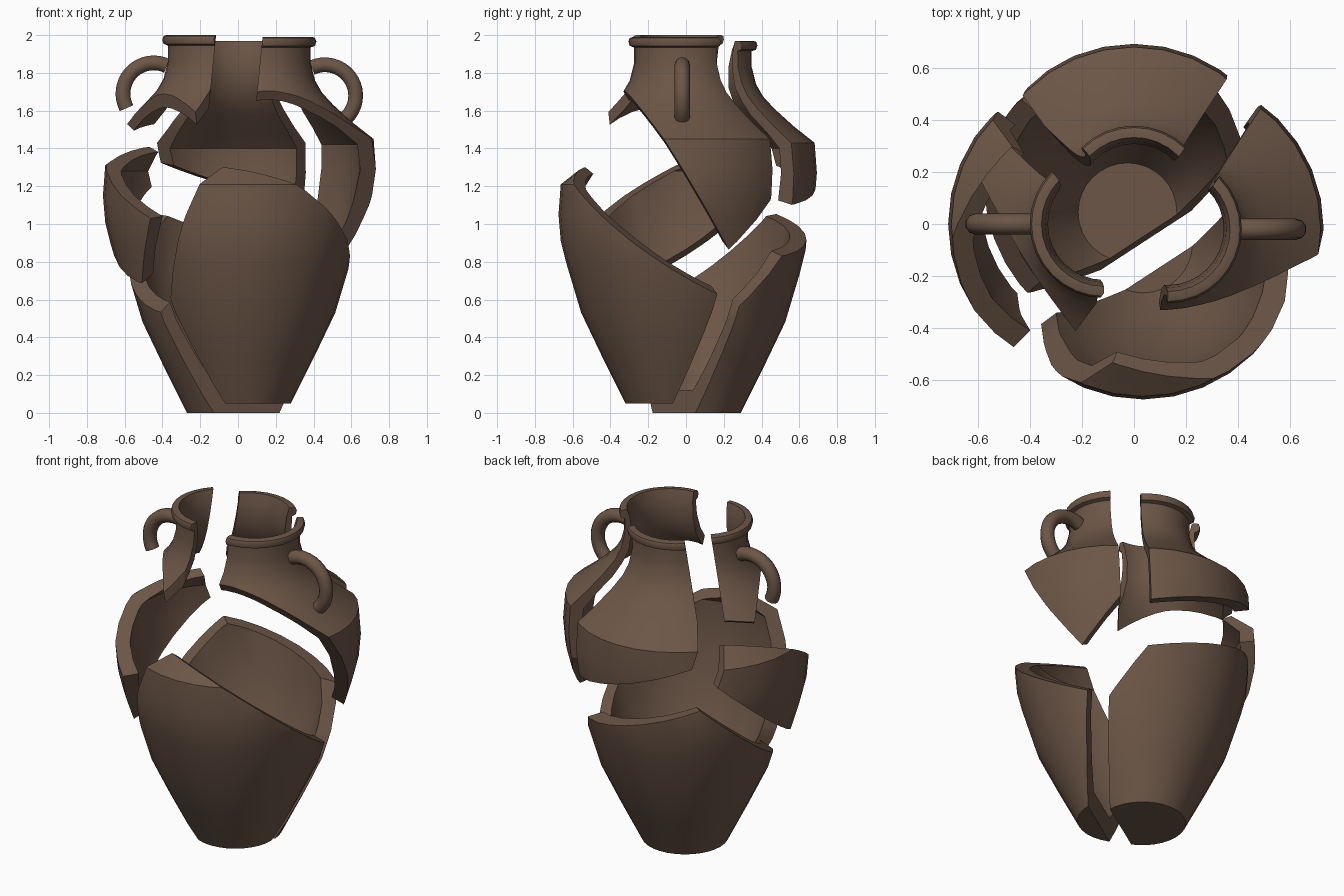
import bpy, bmesh, math
from mathutils import Vector

if "Cube" in bpy.data.objects:
    bpy.data.objects.remove(bpy.data.objects["Cube"])

clay = bpy.data.materials.new("brown_clay")
clay.diffuse_color = (0.15, 0.093, 0.063, 1)
clay.use_nodes = True
clay.node_tree.nodes["Principled BSDF"].inputs["Base Color"].default_value = clay.diffuse_color

# Closed wall profile (radius, height): outside from base to rim, then inside down to the floor
OUTER = [(0, 0), (.245, 0), (.37, .25), (.48, .48), (.558, .74), (.588, .86), (.6, 1.0), (.588, 1.16),
         (.48, 1.245), (.375, 1.34), (.315, 1.405), (.278, 1.47), (.255, 1.56), (.255, 1.645),
         (.278, 1.653), (.285, 1.676), (.278, 1.695), (.262, 1.70)]
INNER = [(.24, 1.70), (.225, 1.65), (.215, 1.56), (.232, 1.45), (.275, 1.375), (.33, 1.305),
         (.43, 1.215), (.51, 1.13), (.517, 1.0), (.475, .74), (.4, .49), (.29, .28), (.19, .12), (0, .12)]
SEG = 32

# Fracture planes: normal and distance
PLANES = {
    "back_front":       ((-.54, .828, -.149), -.128),
    "front_left":       ((-.685, .608, .40), .302),
    "front_top":        ((.27, .545, .795), .713),
    "back_top":         ((.29, .127, 1), .99),
    "back_right":       ((.585, -.43, .584), .489),
    "back_left":        ((-.347, -.547, .767), .712),
    "left_top":         ((.273, -.423, .864), .865),
    "left_backtop":     ((.541, .682, .304), .394),
    "lefttop_front":    ((-.828, -.54, -.145), .125),
    "lefttop_corner":   ((1, -.75, 0), .2),
    "lefttop_righttop": ((1, 0, -.1), -.17),
    "lefttop_backtop":  ((.78, .62, -.146), -.278),
    "righttop_backtop": ((-.816, .577, .04), .023),
    "righttop_front":   ((-.085, .851, .519), .47),
}

# Shards: offset from the whole jar, planes to stay above (+) or below (-)
SHARDS = {
    "back_base_shard": ((-.025, .045, 0), "+back_front -back_top -back_right -back_left"),
    "front_base_shard": ((.035, -.075, .05), "-back_front -front_left -front_top"),
    "left_side_shard": ((-.115, 0, .15), "+back_left +front_left -left_top -left_backtop"),
    "left_neck_shard": ((-.116, 0, .30),
                        "+left_top -lefttop_front -lefttop_corner -lefttop_righttop -lefttop_backtop"),
    "right_neck_shard": ((.13, -.02, .29),
                         "+lefttop_righttop -righttop_backtop +righttop_front +back_right"),
    "back_neck_shard": ((0, .093, .27), "+lefttop_backtop +righttop_backtop +left_backtop +back_top"),
}


def whole_jar():
    """Thick-walled turned jar."""
    bm = bmesh.new()
    rings = []
    for r, z in OUTER + INNER:
        if r == 0:
            rings.append([bm.verts.new((0, 0, z))] * SEG)
        else:
            rings.append([bm.verts.new((r * math.cos(math.tau * i / SEG),
                                        r * math.sin(math.tau * i / SEG), z)) for i in range(SEG)])
    for a, b in zip(rings, rings[1:]):
        for i in range(SEG):
            j = (i + 1) % SEG
            vs = list(dict.fromkeys([a[i], a[j], b[j], b[i]]))
            bm.faces.new(vs)
    return bm


def cut(bm, normal, dist, sign):
    """Keep one side of a plane and close the broken face."""
    n = Vector(normal)
    co = n * (dist / n.length_squared)
    res = bmesh.ops.bisect_plane(bm, geom=bm.verts[:] + bm.edges[:] + bm.faces[:], dist=1e-6,
                                 plane_co=co, plane_no=n * -sign, clear_outer=True)
    edges = [e for e in res["geom_cut"] if isinstance(e, bmesh.types.BMEdge) and e.is_boundary]
    if edges:
        bmesh.ops.triangle_fill(bm, use_beauty=True, use_dissolve=False, edges=edges, normal=n * sign)


def smooth(ob, angle):
    bpy.ops.object.select_all(action='DESELECT')
    ob.select_set(True)
    bpy.context.view_layer.objects.active = ob
    bpy.ops.object.shade_smooth_by_angle(angle=math.radians(angle))


for name, (offset, rules) in SHARDS.items():
    bm = whole_jar()
    for rule in rules.split():
        cut(bm, *PLANES[rule[1:]], 1 if rule[0] == "+" else -1)
    bmesh.ops.recalc_face_normals(bm, faces=bm.faces[:])
    me = bpy.data.meshes.new(name)
    bm.to_mesh(me)
    bm.free()
    me.materials.append(clay)
    ob = bpy.data.objects.new(name, me)
    ob.location = offset
    bpy.context.collection.objects.link(ob)
    smooth(ob, 38)


def handle(name, side, offset, end_deg):
    """Round loop handle swept along an arc; side is -1 left, 1 right."""
    cu = bpy.data.curves.new(name, 'CURVE')
    cu.dimensions = '3D'
    cu.bevel_depth = .041
    cu.bevel_resolution = 3
    cu.use_fill_caps = True
    sp = cu.splines.new('POLY')
    count = 18
    sp.points.add(count - 1)
    for i, p in enumerate(sp.points):
        a = math.radians(115 + (end_deg - 115) * i / (count - 1))
        p.co = (side * (.33 + .163 * math.cos(a)), 0, 1.39 + .163 * math.sin(a), 1)
    cu.materials.append(clay)
    ob = bpy.data.objects.new(name, cu)
    ob.location = offset
    bpy.context.collection.objects.link(ob)
    bpy.ops.object.select_all(action='DESELECT')
    ob.select_set(True)
    bpy.context.view_layer.objects.active = ob
    bpy.ops.object.convert(target='MESH')
    smooth(bpy.context.view_layer.objects.active, 50)


# Whole handle on the right, broken handle on the left
handle("right_handle", 1, SHARDS["right_neck_shard"][0], -48)
handle("left_broken_handle", -1, SHARDS["left_neck_shard"][0], -28)
